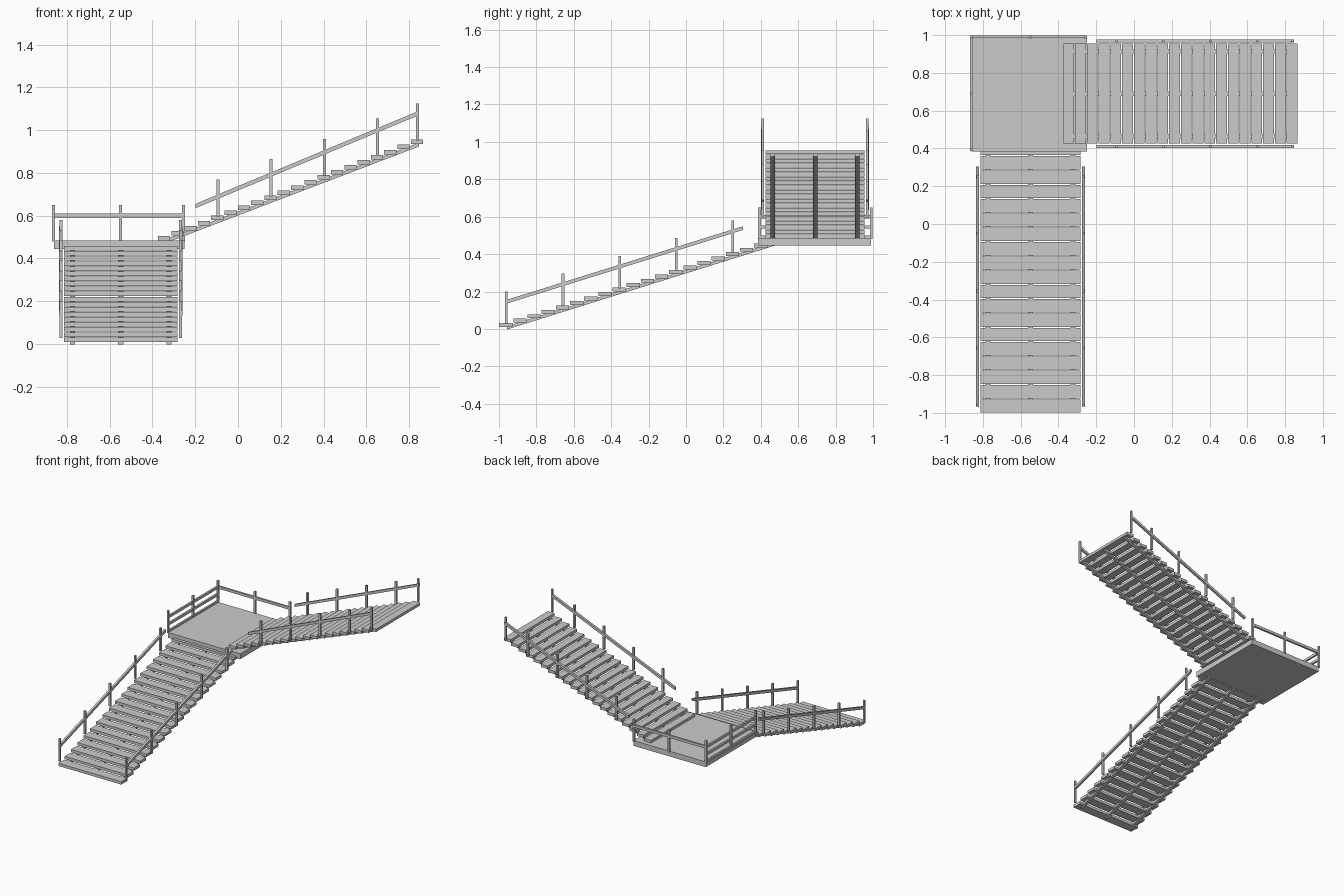
import bpy
from math import atan2, hypot
from mathutils import Matrix, Vector

if "Cube" in bpy.data.objects:
    bpy.data.objects.remove(bpy.data.objects["Cube"])


def box(bm, lo, hi):
    lo, hi = Vector(lo), Vector(hi)
    v = [bm.verts.new((x, y, z)) for z in (lo.z, hi.z)
         for x, y in ((lo.x, lo.y), (hi.x, lo.y), (hi.x, hi.y), (lo.x, hi.y))]
    for f in ((3, 2, 1, 0), (4, 5, 6, 7), (0, 1, 5, 4),
              (1, 2, 6, 5), (2, 3, 7, 6), (3, 0, 4, 7)):
        bm.faces.new([v[i] for i in f])


def prism(bm, profile, y, width):
    """Extrude an (x, z) profile across y."""
    rings = [[bm.verts.new((px, y + s * width / 2, pz)) for px, pz in profile]
             for s in (-1, 1)]
    n = len(profile)
    bm.faces.new(rings[0])
    bm.faces.new(rings[1][::-1])
    for i in range(n):
        j = (i + 1) % n
        bm.faces.new((rings[0][j], rings[0][i], rings[1][i], rings[1][j]))


import bmesh


def part(name, build, matrix=Matrix()):
    bm = bmesh.new()
    build(bm)
    bm.transform(matrix)
    bmesh.ops.recalc_face_normals(bm, faces=bm.faces)
    me = bpy.data.meshes.new(name)
    bm.to_mesh(me)
    bm.free()
    ob = bpy.data.objects.new(name, me)
    bpy.context.collection.objects.link(ob)


RISE, STEPS, THICK, GAP = 0.0237, 20, 0.021, 0.005
HALF, RAIL_Y, POST = 0.265, 0.28, 0.014


def flight(name, run, base, post_steps, rail, matrix):
    """Local frame: climbs along +x from 0, centred on y = 0."""
    slope = RISE / run

    def treads(bm):
        for i in range(STEPS):
            top = base + i * RISE
            box(bm, (i * run, -HALF, top - THICK), ((i + 1) * run - GAP, HALF, top))

    def stringers(bm):
        def low(x):
            return base - THICK - 0.002 + (x - run) * slope
        a, b = 0.55 * run, (STEPS - 0.4) * run
        for y in (-0.225, 0, 0.225):
            prism(bm, [(a, low(a)), (b, low(b)), (b, low(b) + 0.018),
                       (a, low(a) + 0.018)], y, 0.024)

    def posts(bm):
        for s in (-1, 1):
            for i in post_steps:
                x, z, y = (i + 0.5) * run, base + i * RISE, s * RAIL_Y
                h = POST / 2
                box(bm, (x - h, y - h, z - 0.004), (x + h, y + h, z + 0.17))

    def rails(bm):
        (x0, z0), (x1, z1) = rail
        for s in (-1, 1):
            prism(bm, [(x0, z0 - .01), (x1, z1 - .01), (x1, z1 + .01),
                       (x0, z0 + .01)], s * RAIL_Y, 0.016)

    for label, fn in (("treads", treads), ("stringers", stringers),
                      ("posts", posts), ("handrails", rails)):
        part(f"{name}_{label}", fn, matrix)


# Lower flight climbs towards +y, upper flight towards +x
flight("lower_flight", 0.0757, 0.031, (0, 4, 8, 12, 16),
       ((0.035, 0.144), (1.303, 0.539)),
       Matrix.Translation((-0.548, -0.9985, 0)) @ Matrix.Rotation(atan2(1, 0), 4, 'Z'))
flight("upper_flight", 0.0622, 0.505, (4, 8, 12, 16, 19),
       ((0.175, 0.645), (1.22, 1.08)),
       Matrix.Translation((-0.374, 0.69, 0)))

# Landing slab
part("landing", lambda bm: box(bm, (-0.86, 0.385, 0.445), (-0.25, 0.99, 0.485)))


# Landing guard rails on the back and left sides
def landing_posts(bm):
    h = POST / 2
    for x, y in ((-0.862, 0.99), (-0.55, 0.99), (-0.255, 0.99),
                 (-0.862, 0.69), (-0.862, 0.393)):
        box(bm, (x - h, y - h, 0.48), (x + h, y + h, 0.65))


def landing_rails(bm):
    box(bm, (-0.86, 0.984, 0.59), (-0.25, 0.998, 0.61))
    for z in (0.49, 0.545, 0.60):
        box(bm, (-0.869, 0.39, z - 0.009), (-0.856, 0.99, z + 0.009))


part("landing_posts", landing_posts)
part("landing_rails", landing_rails)
